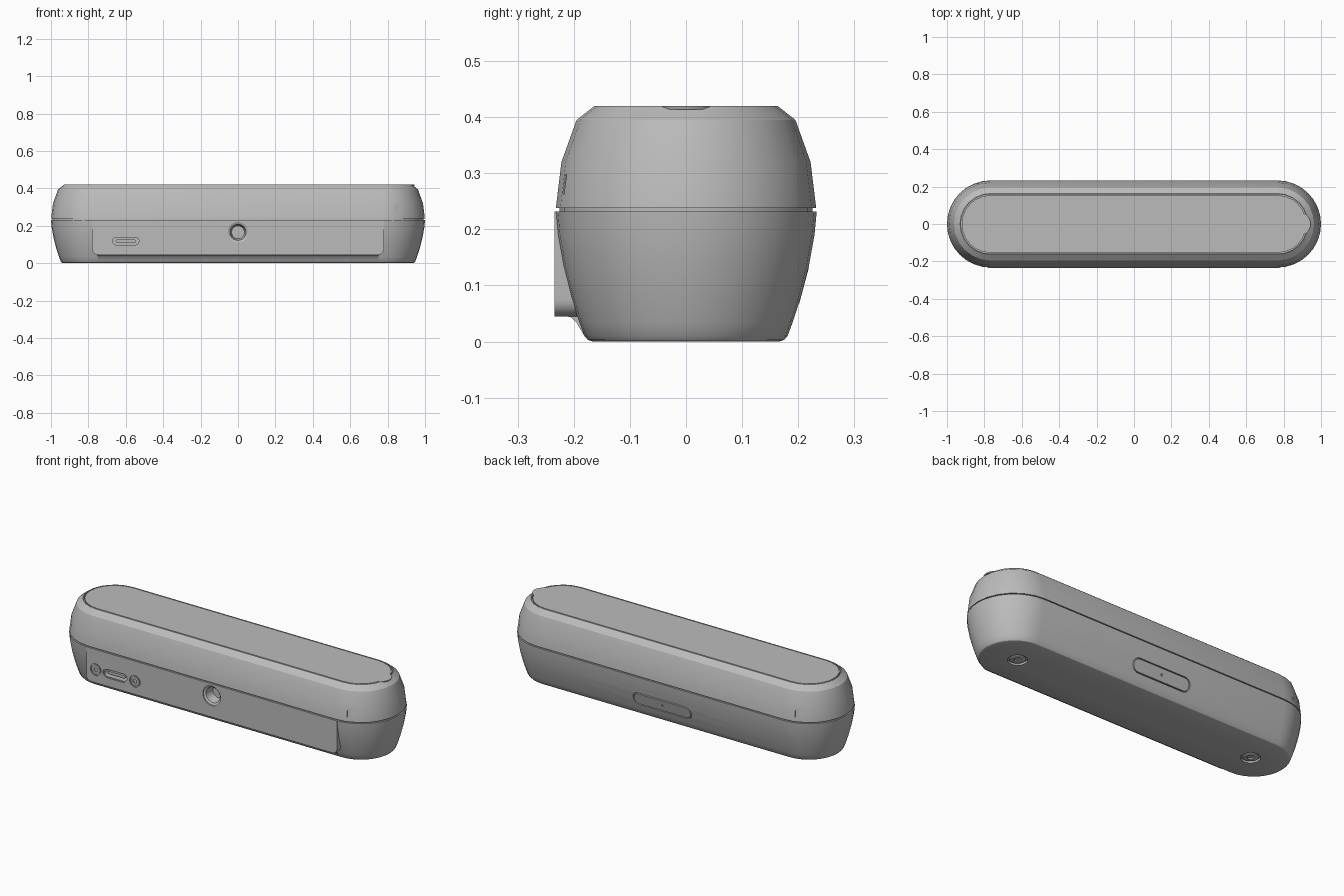
import bpy, bmesh, math
from mathutils import Matrix, Vector

if "Cube" in bpy.data.objects:
    bpy.data.objects.remove(bpy.data.objects["Cube"], do_unlink=True)

grey = bpy.data.materials.new("plain grey")
grey.use_nodes = True
colour = (0.5, 0.5, 0.5, 1)
grey.diffuse_color = colour
grey.node_tree.nodes["Principled BSDF"].inputs["Base Color"].default_value = colour


def pill(half, r, w, n):
    """Stadium outline at height w; half is the distance to each arc centre."""
    pts = []
    for side in (0, 1):
        for i in range(n + 1):
            a = math.pi * (i / n + side) - math.pi / 2
            cx = half if side == 0 else -half
            pts.append(Vector((cx + r * math.cos(a), r * math.sin(a), w)))
    return pts


def loft(name, rings, place=Matrix()):
    """Skin matching outlines and cap both ends."""
    bm = bmesh.new()
    loops = [[bm.verts.new(place @ p) for p in ring] for ring in rings]
    for a, b in zip(loops, loops[1:]):
        for i in range(len(a)):
            j = (i + 1) % len(a)
            bm.faces.new((a[i], a[j], b[j], b[i]))
    bm.faces.new(loops[0])
    bm.faces.new(loops[-1])
    bmesh.ops.remove_doubles(bm, verts=bm.verts, dist=1e-5)
    bmesh.ops.recalc_face_normals(bm, faces=bm.faces)
    mesh = bpy.data.meshes.new(name)
    bm.to_mesh(mesh)
    bm.free()
    mesh.materials.append(grey)
    ob = bpy.data.objects.new(name, mesh)
    bpy.context.collection.objects.link(ob)
    return ob


def pill_solid(name, half, profile, place=Matrix(), n=12):
    return loft(name, [pill(half, r, w, n) for r, w in profile], place)


def cut(targets, half, profile, place, n=12):
    """Subtract a pill-shaped pocket from every target."""
    cutter = pill_solid("cutter", half, profile, place, n)
    cutter.hide_render = True
    for ob in targets:
        mod = ob.modifiers.new("pocket", "BOOLEAN")
        mod.operation, mod.solver, mod.object = "DIFFERENCE", "EXACT", cutter
        bpy.context.view_layer.objects.active = ob
        bpy.ops.object.modifier_apply(modifier=mod.name)
    bpy.data.objects.remove(cutter, do_unlink=True)


def at(x, y, z, tilt):
    return Matrix.Translation((x, y, z)) @ Matrix.Rotation(math.radians(tilt), 4, "X")


SPAN = 0.767   # half distance between the rounded ends
FACE = -0.234  # front panel plane

# Lower and upper shells, parted by a thin seam
lower = pill_solid("lower_shell", SPAN, [
    (0.166, 0), (0.175, 0.003), (0.181, 0.01), (0.19, 0.034), (0.205, 0.08),
    (0.219, 0.135), (0.229, 0.19), (0.233, 0.232)], n=16)
upper = pill_solid("upper_shell", SPAN, [
    (0.225, 0.228), (0.225, 0.238), (0.232, 0.238), (0.222, 0.32),
    (0.195, 0.395), (0.163, 0.42), (0.159, 0.42), (0.159, 0.41)])
top_plate = pill_solid("top_plate", SPAN, [(0.154, 0.405), (0.154, 0.42)])
tab = pill_solid("top_tab", 0, [(0.056, 0.414), (0.058, 0.42)],
                 Matrix.Translation((0.887, 0, 0)))

# Flat front panel with rounded lower corners
outline = [(0.78, 0.232), (-0.78, 0.232)]
for cx, start in ((-0.75, math.pi), (0.75, 1.5 * math.pi)):
    for i in range(7):
        a = start + i / 6 * math.pi / 2
        outline.append((cx + 0.03 * math.cos(a), 0.075 + 0.03 * math.sin(a)))
panel = loft("front_panel", [[Vector((x, y, z)) for x, z in outline]
                             for y in (-0.12, FACE)])

# Concave ledge blending the panel into the base
ledge = [(-0.15, 0.06), (-0.215, 0.06), (-0.215, 0.046), (-0.205, 0.043),
         (-0.195, 0.034), (-0.187, 0.02), (-0.181, 0.01), (-0.15, 0.01)]
loft("panel_ledge", [[Vector((x, y, z)) for y, z in ledge] for x in (-0.75, 0.75)])

# Round socket in the middle of the panel
cut((panel, lower), 0, [(0.055, 0.02), (0.055, -0.006), (0.043, -0.012),
                        (0.034, -0.06)], at(0, FACE, 0.165, 90), 16)

# Charging port with its tongue
port = at(-0.6, FACE, 0.118, 90)
cut((panel, lower), 0.05, [(0.026, 0.02), (0.026, -0.004), (0.02, -0.004),
                           (0.02, -0.05)], port)
pill_solid("port_tongue", 0.046, [(0.008, -0.055), (0.008, -0.012)], port)

# Panel screws either side of the port
for side, x in (("right", -0.722), ("left", -0.478)):
    spot = at(x, FACE, 0.118, 90)
    cut((panel,), 0, [(0.033, 0.02), (0.033, -0.006)], spot)
    screw = pill_solid(side + "_panel_screw", 0, [(0.026, -0.01), (0.026, 0)], spot)
    cut((screw,), 0, [(0.013, 0.02), (0.013, -0.006)], spot, 3)

# Back button in a shallow pocket
back = at(0, 0.2105, 0.1, -105)
cut((lower,), 0.143, [(0.039, 0.03), (0.039, -0.012)], back)
button = pill_solid("back_button", 0.143, [(0.035, -0.016), (0.035, -0.002),
                                           (0.033, 0)], back)
cut((button,), 0, [(0.006, 0.02), (0.006, -0.006)], back, 6)

# Base screws with hexagonal sockets
for side, x in (("right", -0.745), ("left", 0.745)):
    spot = at(x, 0, 0, 180)
    cut((lower,), 0, [(0.05, 0.02), (0.05, -0.012)], spot)
    screw = pill_solid(side + "_base_screw", 0, [(0.042, -0.016), (0.042, -0.005),
                                                 (0.036, -0.002)], spot)
    cut((screw,), 0, [(0.02, 0.02), (0.02, -0.009)], spot, 3)

# Narrow upright slits on the upper shell
for x, y in ((0.833, -0.218), (-0.833, 0.218)):
    turn = Matrix.Rotation(math.pi / 2, 4, "Z")
    cut((upper,), 0.016, [(0.0025, 0.03), (0.0025, -0.006)],
        at(x, y, 0.28, 90 if y < 0 else -90) @ turn, 4)

# Smooth shading with crisp edges
bpy.ops.object.select_all(action="DESELECT")
for ob in bpy.context.collection.objects:
    if ob.type == "MESH":
        ob.select_set(True)
        bpy.context.view_layer.objects.active = ob
bpy.ops.object.shade_smooth_by_angle(angle=math.radians(28))
